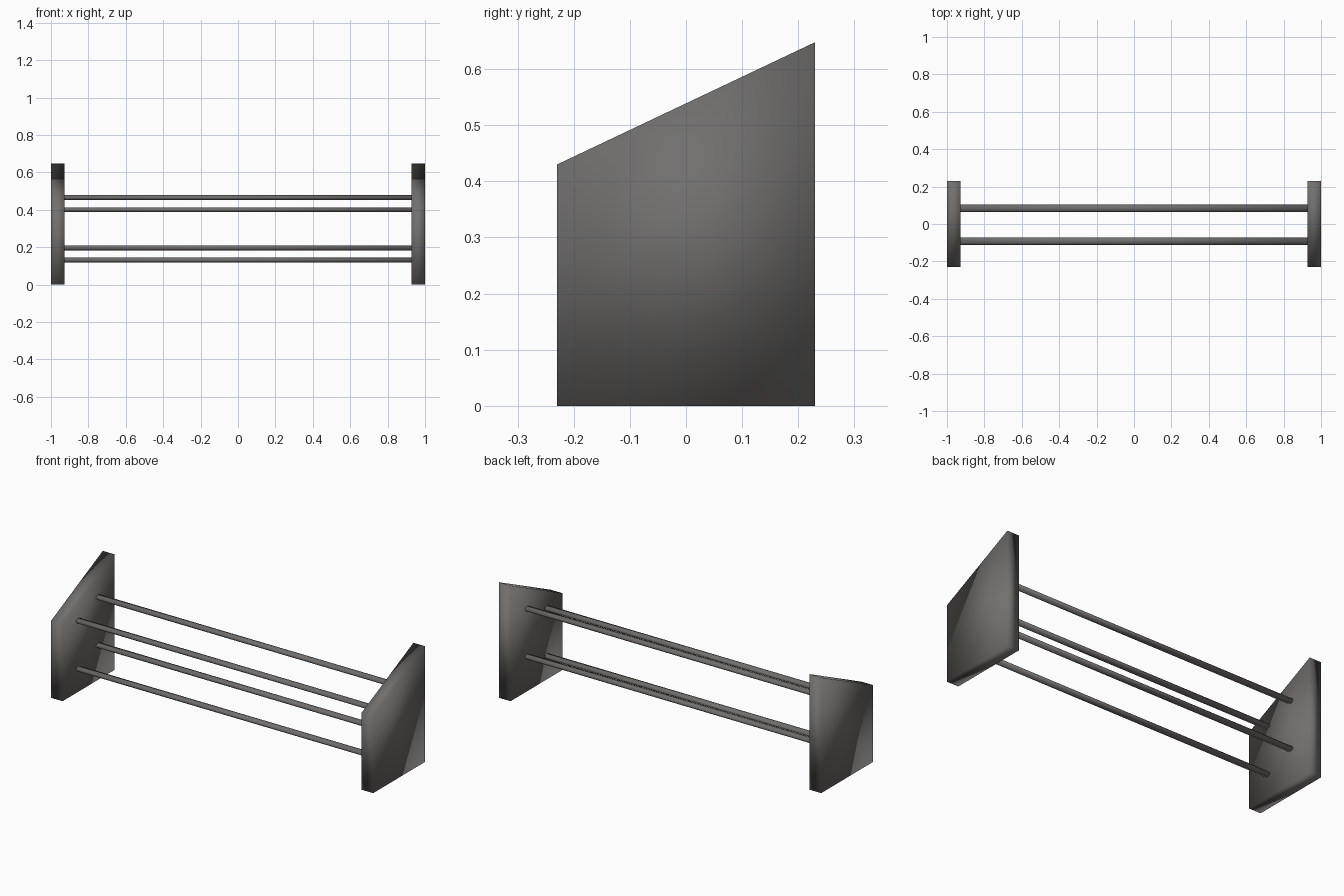
import bpy, bmesh, math
from mathutils import Matrix

if "Cube" in bpy.data.objects:
    bpy.data.objects.remove(bpy.data.objects["Cube"])

metal = bpy.data.materials.new("dark_grey")
metal.diffuse_color = (0.165, 0.16, 0.153, 1)
metal.use_nodes = True
metal.node_tree.nodes["Principled BSDF"].inputs["Base Color"].default_value = metal.diffuse_color


def finish(name, bm):
    bmesh.ops.recalc_face_normals(bm, faces=bm.faces)
    for f in bm.faces:
        f.smooth = True
    me = bpy.data.meshes.new(name)
    bm.to_mesh(me)
    bm.free()
    me.materials.append(metal)
    ob = bpy.data.objects.new(name, me)
    bpy.context.collection.objects.link(ob)
    return ob


# Sloped end panels
def panel(name, x0, x1):
    bm = bmesh.new()
    profile = [(-0.23, 0), (0.23, 0), (0.23, 0.648), (-0.23, 0.43)]
    face = bm.faces.new([bm.verts.new((x0, y, z)) for y, z in profile])
    ext = bmesh.ops.extrude_face_region(bm, geom=[face])
    for v in ext["geom"]:
        if isinstance(v, bmesh.types.BMVert):
            v.co.x = x1
    # remove the inner copy of the profile only if it was left duplicated
    finish(name, bm)


panel("left_panel", -1.0, -0.927)
panel("right_panel", 0.927, 1.0)


# Slightly flattened rails, two per shelf
def rail(name, y, z):
    bm = bmesh.new()
    bmesh.ops.create_cone(bm, cap_ends=True, segments=8, radius1=1, radius2=1,
                          depth=1.87, matrix=Matrix.Rotation(math.pi / 2, 4, 'Y'))
    bmesh.ops.scale(bm, vec=(1, 0.02, 0.013), verts=bm.verts)
    bmesh.ops.translate(bm, vec=(0, y, z), verts=bm.verts)
    finish(name, bm)


for shelf, z in (("lower", 0.131), ("upper", 0.40)):
    rail(shelf + "_front_rail", -0.092, z)
    rail(shelf + "_back_rail", 0.084, z + 0.065)
